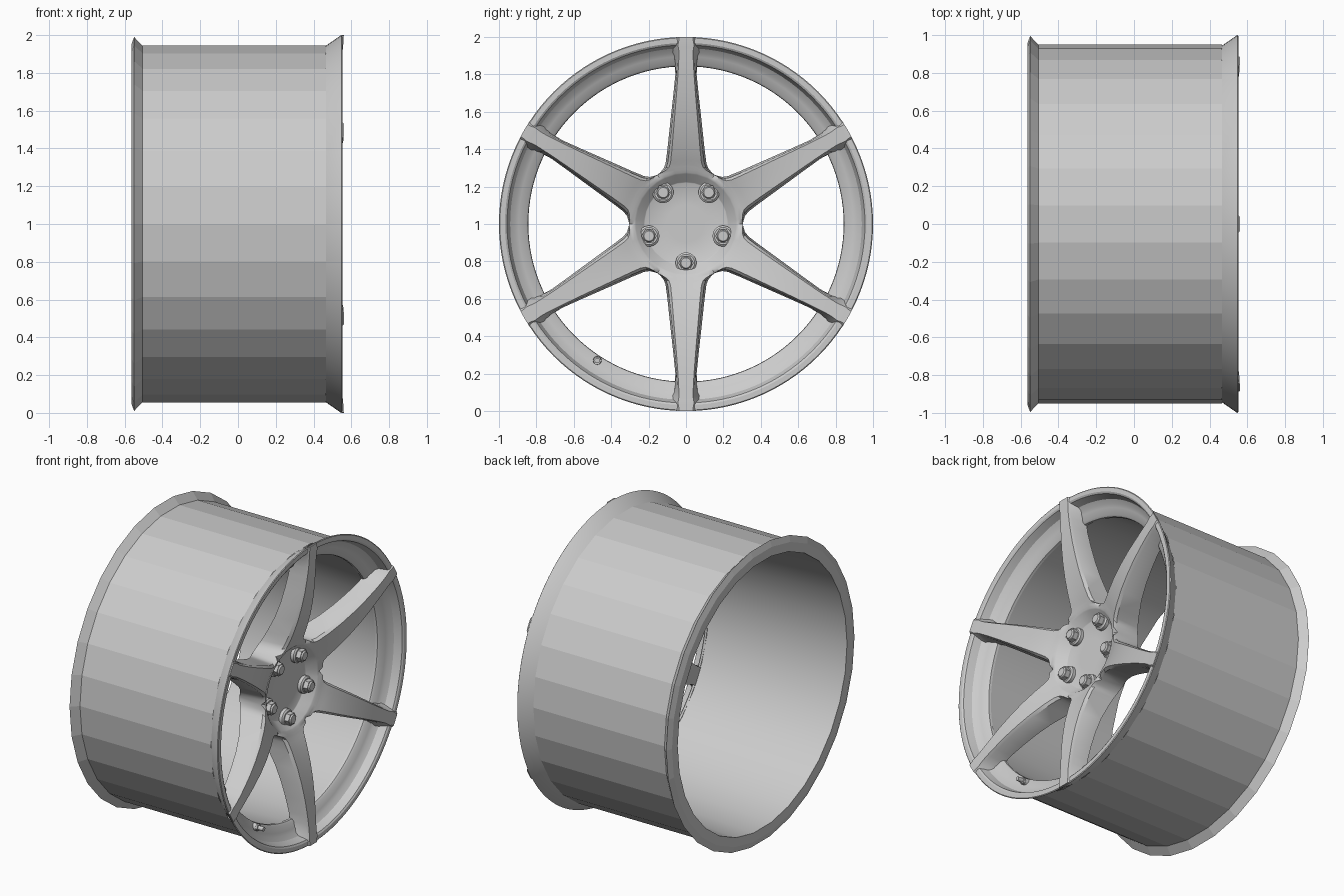
import bpy, bmesh
from math import sin, cos, pi, sqrt, radians

if "Cube" in bpy.data.objects:
    bpy.data.objects.remove(bpy.data.objects["Cube"])

CZ = 1.0  # height of the wheel axis, which runs along x


def polar(x, r, a):
    return (x, r * cos(a), CZ + r * sin(a))


def finish(bm, name, smooth=True, angle=30):
    bmesh.ops.remove_doubles(bm, verts=bm.verts, dist=0.0002)
    bmesh.ops.recalc_face_normals(bm, faces=bm.faces)
    me = bpy.data.meshes.new(name)
    bm.to_mesh(me)
    bm.free()
    ob = bpy.data.objects.new(name, me)
    bpy.context.collection.objects.link(ob)
    if smooth:
        bpy.ops.object.select_all(action='DESELECT')
        ob.select_set(True)
        bpy.context.view_layer.objects.active = ob
        bpy.ops.object.shade_smooth_by_angle(angle=radians(angle))
    return ob


def lathe(name, profile, n, smooth=True, angle=30):
    bm = bmesh.new()
    rings = [[bm.verts.new(polar(x, r, 2 * pi * i / n)) for i in range(n)]
             for x, r in profile]
    for a, b in zip(rings, rings[1:]):
        for i in range(n):
            j = (i + 1) % n
            bm.faces.new((a[i], a[j], b[j], b[i]))
    return finish(bm, name, smooth, angle)


def stack(name, y, z, rings):
    """Stacked discs along x: each ring is (x0, x1, radius0, radius1, sides)."""
    bm = bmesh.new()
    for x0, x1, r0, r1, n in rings:
        lo, hi = [[bm.verts.new((x, y + r * cos(2 * pi * i / n), z + r * sin(2 * pi * i / n)))
                   for i in range(n)] for x, r in ((x0, r0), (x1, r1))]
        for i in range(n):
            j = (i + 1) % n
            bm.faces.new((lo[i], lo[j], hi[j], hi[i]))
        bm.faces.new(hi)
        bm.faces.new(lo[::-1])
    return finish(bm, name, True, 25)


# Faceted barrel, 30 sides, with the rear flange and flat rear face
lathe("barrel_outside", [(0.465, 0.949), (-0.505, 0.949), (-0.55, 0.995),
                         (-0.565, 0.955), (-0.565, 0.895)], 30, False)
lathe("barrel_inside", [(-0.565, 0.895), (0.43, 0.848)], 30)

# Round front rim with dished lip
lathe("front_rim", [(0.46, 0.94), (0.543, 0.998), (0.548, 1.0), (0.552, 0.995),
                    (0.552, 0.968), (0.545, 0.957), (0.525, 0.950), (0.495, 0.940),
                    (0.475, 0.915), (0.465, 0.895), (0.45, 0.855), (0.44, 0.845),
                    (0.425, 0.843), (0.425, 0.86)], 120)

# Hub and six spokes: rows of (radius, half width, front x, back x, edge drop)
ROWS = [
    (0.10, 0.050, 0.342, 0.22, 0.0), (0.22, 0.110, 0.342, 0.22, 0.0),
    (0.225, 0.1125, 0.345, 0.22, 0.0), (0.268, 0.134, 0.398, 0.22, 0.0),
    (0.276, 0.138, 0.403, 0.22, 0.003), (0.292, 0.146, 0.410, 0.22, 0.012),
    (0.304, 0.152, 0.415, 0.225, 0.030), (0.308, 0.124, 0.417, 0.228, 0.026),
    (0.318, 0.108, 0.421, 0.235, 0.022), (0.340, 0.098, 0.432, 0.25, 0.02),
    (0.400, 0.090, 0.457, 0.285, 0.02), (0.500, 0.080, 0.490, 0.335, 0.02),
    (0.600, 0.070, 0.514, 0.37, 0.02), (0.700, 0.060, 0.532, 0.395, 0.02),
    (0.800, 0.051, 0.544, 0.415, 0.02), (0.860, 0.047, 0.550, 0.425, 0.02),
    (0.900, 0.045, 0.553, 0.44, 0.017), (0.930, 0.046, 0.555, 0.46, 0.015),
    (0.950, 0.050, 0.557, 0.495, 0.014), (0.962, 0.050, 0.558, 0.51, 0.010),
    (0.980, 0.046, 0.559, 0.535, 0.007), (1.000, 0.045, 0.560, 0.552, 0.006)]
FRACS = (-1, -0.84, -0.42, 0, 0.42, 0.84, 1)
FIRST_SIDE = 6  # rows before this one join the neighbouring sector

bm = bmesh.new()
for k in range(6):
    a = radians(30 + 60 * k)

    def vert(x, r, y):
        s = sqrt(r * r - y * y)
        return bm.verts.new((x, s * cos(a) - y * sin(a), CZ + s * sin(a) + y * cos(a)))

    front, back = [], []
    for r, w, xf, xb, drop in ROWS:
        # The back edge flares into the rim as a window corner fillet
        flare = 0.04 * (max(0, r - 0.8) / 0.15) ** 2 if r < 0.94 else 0.015
        wb = min(w * 1.12 + flare * (r < 0.97), r * 0.5)
        if r < 0.7:
            wb = min(w * 1.12, r * 0.5)
        front.append([vert(xf - (drop if abs(f) == 1 else 0), r, w * f) for f in FRACS])
        back.append([vert(xb, r, wb * f) for f in FRACS])
    for i in range(len(ROWS) - 1):
        for grid in (front, back):
            for j in range(6):
                bm.faces.new((grid[i][j], grid[i][j + 1], grid[i + 1][j + 1], grid[i + 1][j]))
        if i >= FIRST_SIDE:
            for j in (0, 6):
                bm.faces.new((front[i][j], front[i + 1][j], back[i + 1][j], back[i][j]))
    # Spoke tip and the hub centre
    for j in range(6):
        bm.faces.new((front[-1][j], front[-1][j + 1], back[-1][j + 1], back[-1][j]))
    for x, row in ((0.342, front[0]), (0.22, back[0])):
        c = bm.verts.new((x, 0, CZ))
        for j in range(6):
            bm.faces.new((c, row[j], row[j + 1]))
finish(bm, "hub_and_spokes", True, 32)

# Five wheel bolts: seat, washer, hex head, round end
for k in range(5):
    a = radians(-90 + 72 * k)
    stack("wheel_bolt_%d" % (k + 1), 0.208 * cos(a), CZ + 0.208 * sin(a),
          [(0.33, 0.363, 0.056, 0.056, 24), (0.363, 0.371, 0.056, 0.046, 24),
           (0.371, 0.402, 0.042, 0.042, 6), (0.402, 0.411, 0.033, 0.027, 24)])

# Tyre valve on the inner rim step
stack("tyre_valve", -0.475, 0.27,
      [(0.44, 0.475, 0.024, 0.022, 16), (0.475, 0.488, 0.023, 0.023, 6),
       (0.488, 0.525, 0.014, 0.014, 16)])
